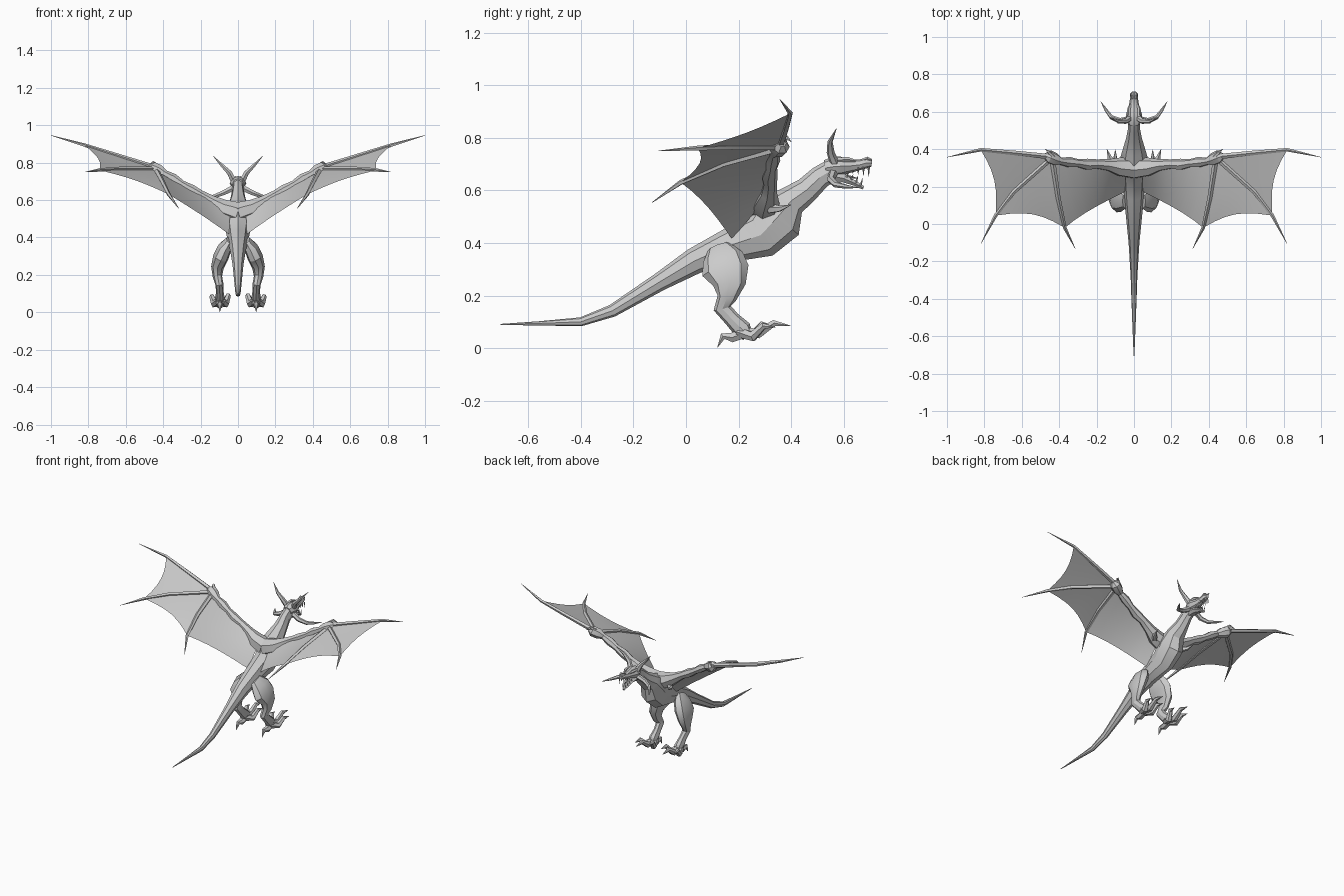
import bpy, bmesh, math
from mathutils import Vector

skin = bpy.data.materials.new("grey_skin")
skin.diffuse_color = (0.6, 0.6, 0.6, 1)
X, Y, Z = Vector((1, 0, 0)), Vector((0, 1, 0)), Vector((0, 0, 1))


def finish(name, bm, mirror, angle):
    bmesh.ops.recalc_face_normals(bm, faces=bm.faces[:])
    me = bpy.data.meshes.new(name)
    bm.to_mesh(me)
    bm.free()
    me.materials.append(skin)
    ob = bpy.data.objects.new(name, me)
    bpy.context.collection.objects.link(ob)
    bpy.ops.object.select_all(action='DESELECT')
    ob.select_set(True)
    bpy.context.view_layer.objects.active = ob
    bpy.ops.object.shade_smooth_by_angle(angle=math.radians(angle))
    if mirror:
        m = ob.modifiers.new("mirror", 'MIRROR')
        m.use_mirror_merge = False
    return ob


def tube(name, rows, sides=6, ref=X, mirror=True, angle=30):
    """Loft through rows of (x, y, z, radius along ref, radius across)."""
    bm = bmesh.new()
    pts = [Vector(r[:3]) for r in rows]
    rings = []
    for i, r in enumerate(rows):
        t = (pts[min(i + 1, len(pts) - 1)] - pts[max(i - 1, 0)]).normalized()
        a = (ref - t * ref.dot(t)).normalized()
        b = t.cross(a)
        rb = r[4] if len(r) > 4 else r[3]
        rings.append([bm.verts.new(pts[i] + a * r[3] * math.cos(k * math.tau / sides)
                                   + b * rb * math.sin(k * math.tau / sides))
                      for k in range(sides)])
    for p, q in zip(rings, rings[1:]):
        for k in range(sides):
            n = (k + 1) % sides
            bm.faces.new((p[k], p[n], q[n], q[k]))
    bm.faces.new(rings[0])
    bm.faces.new(rings[-1])
    return finish(name, bm, mirror, angle)


def membrane(name, a, b, sag, steps=6):
    """Skin stretched between two bones, trailing edge pulled inward."""
    bm = bmesh.new()
    grid = []
    for k in range(steps + 1):
        t = k / steps
        row = [Vector(p).lerp(Vector(q), t) for p, q in zip(a, b)]
        start, n = row[0].copy(), len(row) - 1
        grid.append([bm.verts.new(p.lerp(start, sag * 4 * t * (1 - t) * i / n))
                     for i, p in enumerate(row)])
    for p, q in zip(grid, grid[1:]):
        for i in range(len(p) - 1):
            f = [p[i], p[i + 1], q[i + 1], q[i]]
            if (p[i].co - q[i].co).length < 1e-5:
                f = [p[i], p[i + 1], q[i + 1]]
            bm.faces.new(f)
    return finish(name, bm, True, 60)


# Tail, torso and neck in one loft
tube("body", [
    (0, -.705, .09, .002, .002), (0, -.56, .094, .008, .008),
    (0, -.40, .10, .014, .017), (0, -.28, .142, .018, .024),
    (0, -.10, .252, .029, .035), (0, .03, .33, .042, .05),
    (0, .15, .385, .055, .062), (0, .285, .43, .065, .09),
    (0, .35, .50, .075, .105), (0, .40, .56, .06, .06),
    (0, .46, .602, .042, .049), (0, .51, .65, .032, .044),
    (0, .56, .68, .03, .042)], sides=8, mirror=False)

# Head with open jaws
tube("skull", [
    (0, .53, .685, .03, .03), (0, .56, .69, .045, .038),
    (0, .59, .692, .042, .036), (0, .625, .693, .028, .026),
    (0, .66, .697, .023, .02), (0, .69, .705, .021, .02),
    (0, .707, .703, .012, .013)], sides=8, mirror=False)
tube("lower_jaw", [
    (0, .55, .655, .03, .03), (0, .60, .645, .026, .017),
    (0, .645, .626, .02, .011), (0, .675, .609, .008, .008)],
    sides=6, mirror=False)
tube("tongue", [(0, .58, .66, .014, .008), (0, .625, .652, .011, .005),
                (0, .655, .645, .003, .002)], mirror=False)
tube("brow_ridge", [(.028, .575, .715, .01), (.026, .615, .718, .01),
                    (.018, .645, .712, .004)], 5)
tube("nostril_bump", [(.01, .67, .715, .005), (.011, .69, .721, .008),
                      (.01, .706, .716, .004)], 5)

# Teeth along both jaws
for i in range(4):
    y = .635 + .02 * i
    size = .018 + .004 * i
    tube("upper_tooth", [(.017, y, .688, .005), (.015, y, .682 - size, .0006)], 4, Y)
    y, z = .61 + .018 * i, .65 - .011 * i
    tube("lower_tooth", [(.016 - .002 * i, y, z, .005),
                         (.015 - .002 * i, y + .008, z + size, .0006)], 4, Y)

# Horns
tube("upper_horn", [(.025, .565, .705, .018), (.045, .55, .745, .015),
                    (.085, .548, .785, .010), (.132, .572, .835, .001)], 6, Y)
tube("cheek_horn", [(.025, .56, .665, .018), (.075, .552, .64, .015),
                    (.12, .57, .622, .012), (.15, .61, .614, .008),
                    (.178, .655, .61, .001)], 6, Y)

# Wing arm with muscle bulges and wrist
tube("wing_arm", [
    (.0, .30, .53, .06, .06), (.08, .305, .555, .05, .05),
    (.14, .315, .59, .032, .035), (.20, .32, .628, .026, .025),
    (.25, .318, .655, .031, .029), (.30, .325, .685, .022, .021),
    (.345, .33, .715, .029, .027), (.39, .335, .74, .02, .02),
    (.42, .345, .755, .034, .034), (.455, .36, .77, .036, .034),
    (.475, .365, .78, .016, .016)], 7, Y)
tube("wrist_claw", [(.43, .355, .78, .014), (.455, .385, .80, .009),
                    (.475, .40, .785, .001)], 5, Y)
tube("shoulder_spike", [(.10, .32, .53, .02), (.13, .355, .53, .013),
                        (.145, .40, .545, .001)], 5, Z)

# Wing fingers, each ending in a claw
finger_1 = [(.45, .36, .775), (.64, .38, .835), (.82, .397, .893)]
finger_2 = [(.45, .345, .765), (.645, .17, .765), (.74, .045, .76)]
finger_3 = [(.435, .335, .755), (.405, .14, .70), (.37, -.02, .63)]
tips = [(1.0, .357, .946), (.818, -.105, .75), (.315, -.13, .553)]
radii = (.015, .013, .01, .001)
for n, (bone, tip) in enumerate(zip((finger_1, finger_2, finger_3), tips)):
    tube(f"wing_finger_{n + 1}", [(*p, r) for p, r in zip(bone + [tip], radii)], 5, Z)

# Wing skins
root = [(.04, .29, .55), (.045, .235, .485), (.045, .175, .415)]
membrane("outer_wing_skin", finger_1, finger_2, .10)
membrane("middle_wing_skin", finger_2, finger_3, .12)
membrane("inner_wing_skin", finger_3, root, .05)

# Legs
tube("leg", [
    (.045, .125, .385, .02, .045), (.07, .14, .345, .038, .078),
    (.092, .15, .295, .042, .09), (.11, .165, .24, .034, .062),
    (.11, .155, .19, .025, .036), (.10, .138, .152, .022, .034),
    (.097, .175, .11, .02, .03), (.097, .215, .07, .027, .036),
    (.097, .235, .045, .022, .022)], 8)

# Feet: three front toes and a rear toe with claws
toes = {
    "middle_toe": [(.097, .20, .065), (.10, .275, .055), (.10, .335, .095), (.10, .397, .085)],
    "outer_toe": [(.10, .20, .06), (.125, .255, .045), (.14, .295, .085), (.148, .34, .08)],
    "inner_toe": [(.09, .20, .06), (.068, .255, .045), (.052, .29, .09), (.045, .335, .085)],
    "rear_toe": [(.097, .215, .055), (.097, .175, .04), (.097, .14, .045), (.097, .12, .003)],
}
for name, path in toes.items():
    tube(name, [(*p, r) for p, r in zip(path, (.022, .021, .014, .001))], 6, X)
